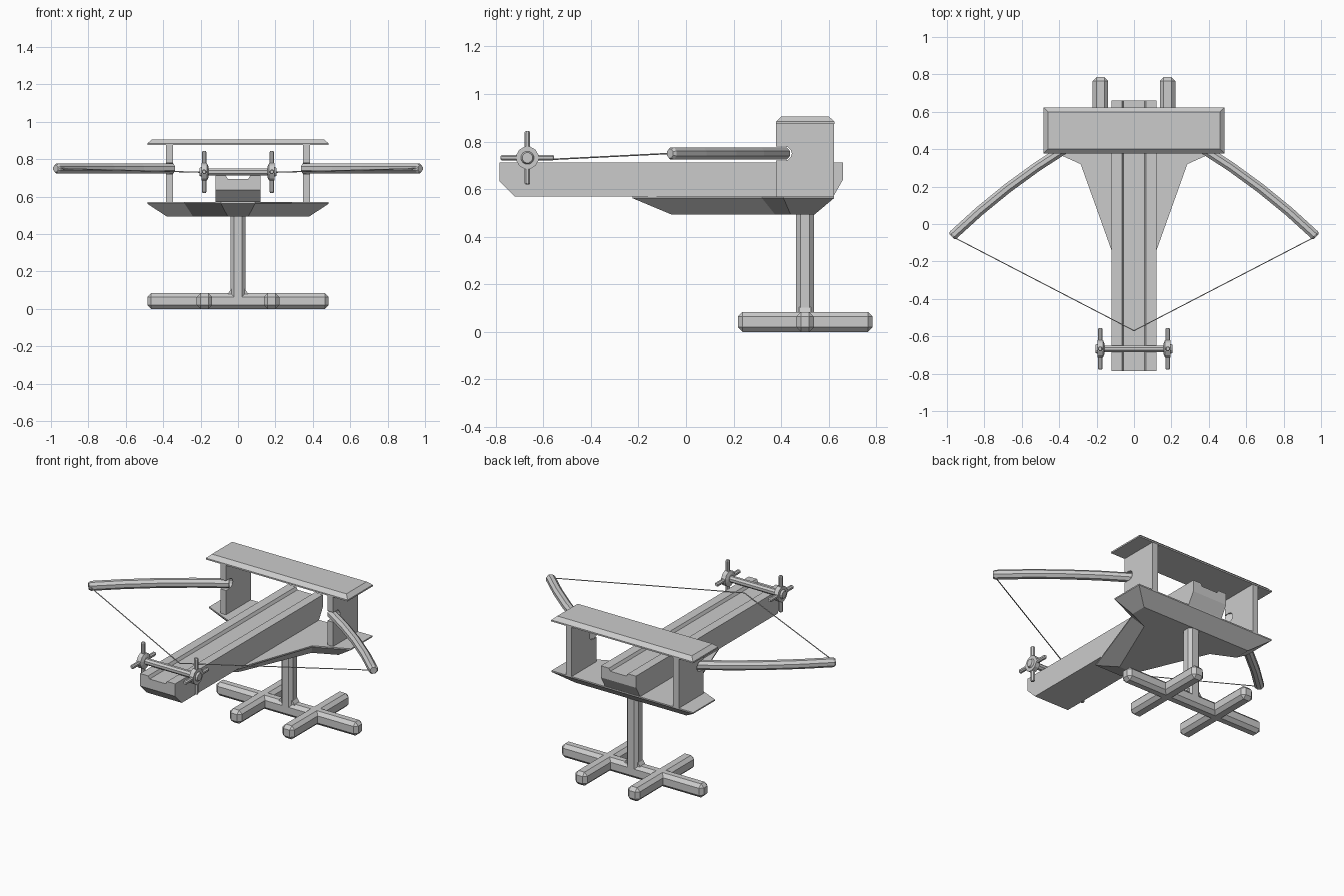
import bpy
import bmesh
from math import sin, cos, pi
from mathutils import Vector

default = bpy.data.objects.get("Cube")
if default:
    bpy.data.objects.remove(default, do_unlink=True)

grey = bpy.data.materials.new("plain_grey")
grey.use_nodes = True
COLOUR = (0.6, 0.6, 0.6, 1)
grey.diffuse_color = COLOUR
grey.node_tree.nodes["Principled BSDF"].inputs["Base Color"].default_value = COLOUR


def finish(name, bm):
    bmesh.ops.recalc_face_normals(bm, faces=bm.faces)
    mesh = bpy.data.meshes.new(name)
    bm.to_mesh(mesh)
    bm.free()
    mesh.materials.append(grey)
    obj = bpy.data.objects.new(name, mesh)
    bpy.context.collection.objects.link(obj)
    return obj


def loft(name, rings):
    """Skin a list of equal-length rings and cap both ends."""
    bm = bmesh.new()
    loops = [[bm.verts.new(p) for p in ring] for ring in rings]
    n = len(loops[0])
    for a, b in zip(loops, loops[1:]):
        for i in range(n):
            j = (i + 1) % n
            bm.faces.new((a[i], a[j], b[j], b[i]))
    bm.faces.new(loops[0])
    bm.faces.new(loops[-1])
    return finish(name, bm)


def tube(name, points, radii, sides=8):
    """Round bar through points with a radius at each one."""
    pts = [Vector(p) for p in points]
    rings = []
    for i, (p, r) in enumerate(zip(pts, radii)):
        d = (pts[min(i + 1, len(pts) - 1)] - pts[max(i - 1, 0)]).normalized()
        up = Vector((0, 0, 1)) if abs(d.z) < 0.9 else Vector((0, 1, 0))
        u = d.cross(up).normalized()
        v = u.cross(d)
        angles = [2 * pi * (k + 0.5) / sides for k in range(sides)]
        rings.append([p + (u * cos(a) + v * sin(a)) * r for a in angles])
    return loft(name, rings)


def bar(name, lo, hi, chamfer):
    """Box between two corners with chamfered edges."""
    bm = bmesh.new()
    bmesh.ops.create_cube(bm, size=1)
    for v in bm.verts:
        v.co = [(l + h) / 2 + c * (h - l) for l, h, c in zip(lo, hi, v.co)]
    bmesh.ops.bevel(bm, geom=bm.edges[:], offset=chamfer, segments=1, affect='EDGES')
    return finish(name, bm)


def rect(x, y0, y1, z):
    return [(-x, y0, z), (x, y0, z), (x, y1, z), (-x, y1, z)]


def mirrored(half, z):
    return [(x, y, z) for x, y in half] + [(-x, y, z) for x, y in reversed(half)]


SIDES = (("left", 1), ("right", -1))

# Stand: cross bar, two feet and the post with a flared base
bar("stand_cross_bar", (-0.485, 0.463, 0), (0.485, 0.538, 0.084), 0.02)
for side, s in SIDES:
    bar(side + "_foot", (s * 0.18 - 0.041, 0.218, 0), (s * 0.18 + 0.041, 0.785, 0.084), 0.02)
bar("post", (-0.04, 0.463, 0.03), (0.04, 0.538, 0.53), 0.018)
loft("post_flare", [rect(0.055, 0.475, 0.525, 0.08), rect(0.038, 0.475, 0.525, 0.105)])

# Platform, tapering to the front and undercut all round
top = [(0.09, -0.225), (0.285, 0.32), (0.485, 0.41), (0.485, 0.622)]
under = [(0.055, -0.06), (0.24, 0.375), (0.38, 0.44), (0.38, 0.54)]
loft("platform", [mirrored(under, 0.493), mirrored(top, 0.562), mirrored(top, 0.57)])

# Stock with a shallow groove along the top and angled ends
def stock_ring(y, base):
    half = [(0.12, base), (0.12, 0.712), (0.065, 0.712), (0.055, 0.695)]
    pts = half + [(-x, z) for x, z in reversed(half)]
    return [(x, y, z) for x, z in pts]

loft("stock", [stock_ring(y, z) for y, z in
               ((-0.785, 0.635), (-0.72, 0.57), (0.62, 0.57), (0.66, 0.64))])

# Side plates with a round-ended slot for each bow arm
slot = [(0.415 + 0.03 * cos(a), 0.75 + 0.03 * sin(a))
        for a in [-pi / 2 + pi * k / 6 for k in range(7)]]
plate = [(0.378, 0.565), (0.378, 0.72)] + slot + [
    (0.378, 0.78), (0.378, 0.88), (0.622, 0.88), (0.622, 0.565)]
for side, s in SIDES:
    loft(side + "_plate", [[(s * x, y, z) for y, z in plate] for x in (0.347, 0.386)])

# Roof slab with a chamfered top
loft("roof", [rect(0.485, 0.378, 0.624, 0.875), rect(0.485, 0.378, 0.624, 0.884),
              rect(0.46, 0.402, 0.6, 0.906)])

# Bow arms, gently curved, and the drawn string
for side, s in SIDES:
    start, end = Vector((s * 0.35, 0.415, 0.75)), Vector((s * 0.975, -0.067, 0.75))
    bow = Vector((s * 0.61, 0.79, 0)) * 0.022
    ts = (0, 0.25, 0.5, 0.75, 0.985, 1)
    tube(side + "_bow_arm", [start.lerp(end, t) + bow * 4 * t * (1 - t) for t in ts],
         (0.028,) * 5 + (0.02,))
    tube(side + "_string", [(s * 0.965, -0.07, 0.75), (0, -0.57, 0.725)], (0.003, 0.003), 6)

# Winch: axle, hubs and four handles on each hub
WY, WZ = -0.667, 0.732
tube("winch_axle", [(-0.18, WY, WZ), (0.18, WY, WZ)], (0.02, 0.02))
for side, s in SIDES:
    steps = ((0.158, 0.03), (0.166, 0.048), (0.194, 0.048), (0.194, 0.028), (0.205, 0.022))
    tube(side + "_winch_hub", [(s * x, WY, WZ) for x, r in steps], [r for x, r in steps], 12)
    for label, d in (("upright", Vector((0, 0, 1))), ("level", Vector((0, 1, 0)))):
        centre = Vector((s * 0.181, WY, WZ))
        tube(side + "_" + label + "_handles",
             [centre + d * k for k in (-0.112, -0.106, 0.106, 0.112)],
             (0.009, 0.013, 0.013, 0.009))
